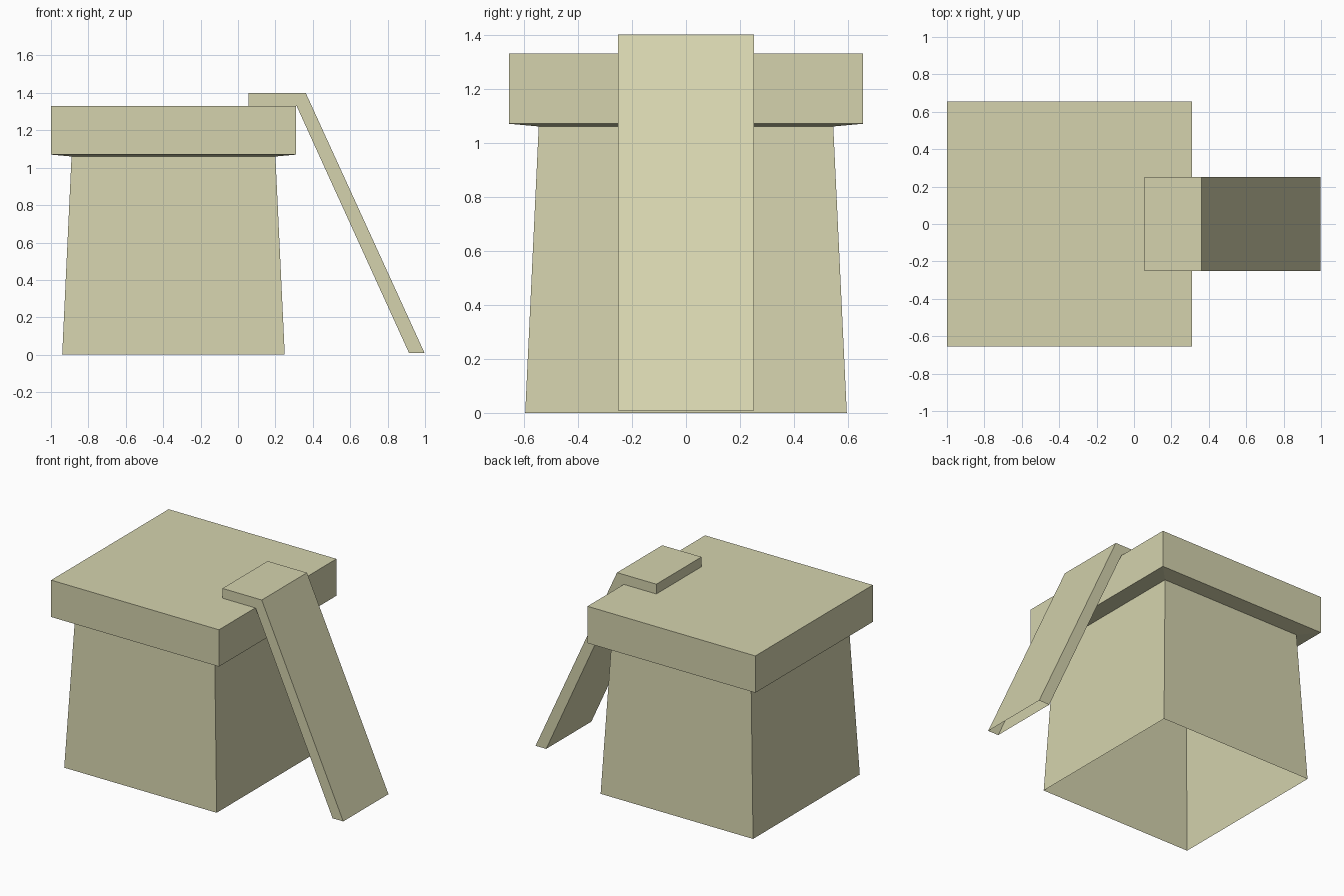
import bpy
import bmesh

if "Cube" in bpy.data.objects:
    bpy.data.objects.remove(bpy.data.objects["Cube"])

# One pale sand colour for everything
sand = bpy.data.materials.new("pale_sand")
sand.diffuse_color = (0.66, 0.65, 0.42, 1.0)
sand.use_nodes = True
sand.node_tree.nodes["Principled BSDF"].inputs["Base Color"].default_value = sand.diffuse_color


def finish(bm, name):
    bmesh.ops.recalc_face_normals(bm, faces=bm.faces)
    mesh = bpy.data.meshes.new(name)
    bm.to_mesh(mesh)
    bm.free()
    mesh.materials.append(sand)
    obj = bpy.data.objects.new(name, mesh)
    bpy.context.collection.objects.link(obj)
    return obj


def bridge(bm, a, b):
    n = len(a)
    for i in range(n):
        j = (i + 1) % n
        bm.faces.new((a[i], a[j], b[j], b[i]))


# Tower: stacked square loops (half x, half y, z), open below, capped on top
CENTRE_X = -0.345
LOOPS = [
    (0.595, 0.595, 0.0),     # foot of tapered walls
    (0.545, 0.545, 1.06),    # top of walls
    (0.655, 0.655, 1.07),    # overhang underside
    (0.655, 0.655, 1.33),    # top slab
]
bm = bmesh.new()
rings = [[bm.verts.new((CENTRE_X + sx * hx, sy * hy, z))
          for sx, sy in ((-1, -1), (1, -1), (1, 1), (-1, 1))]
         for hx, hy, z in LOOPS]
for low, high in zip(rings, rings[1:]):
    bridge(bm, low, high)
bm.faces.new(rings[-1])
finish(bm, "tower_with_slab_top")

# Ramp: bent strip profile in x/z, extruded across y, open at its foot
TOP = [(0.055, 1.40), (0.362, 1.40), (0.998, 0.008)]
UNDER = [(0.055, 1.331), (0.313, 1.331), (0.915, 0.008)]
bm = bmesh.new()
sections = [[bm.verts.new((x, y, z))
             for (x, z), y in ((t, -0.252), (t, 0.252), (u, 0.252), (u, -0.252))]
            for t, u in zip(TOP, UNDER)]
for a, b in zip(sections, sections[1:]):
    bridge(bm, a, b)
bm.faces.new(sections[0])
finish(bm, "leaning_ramp")
